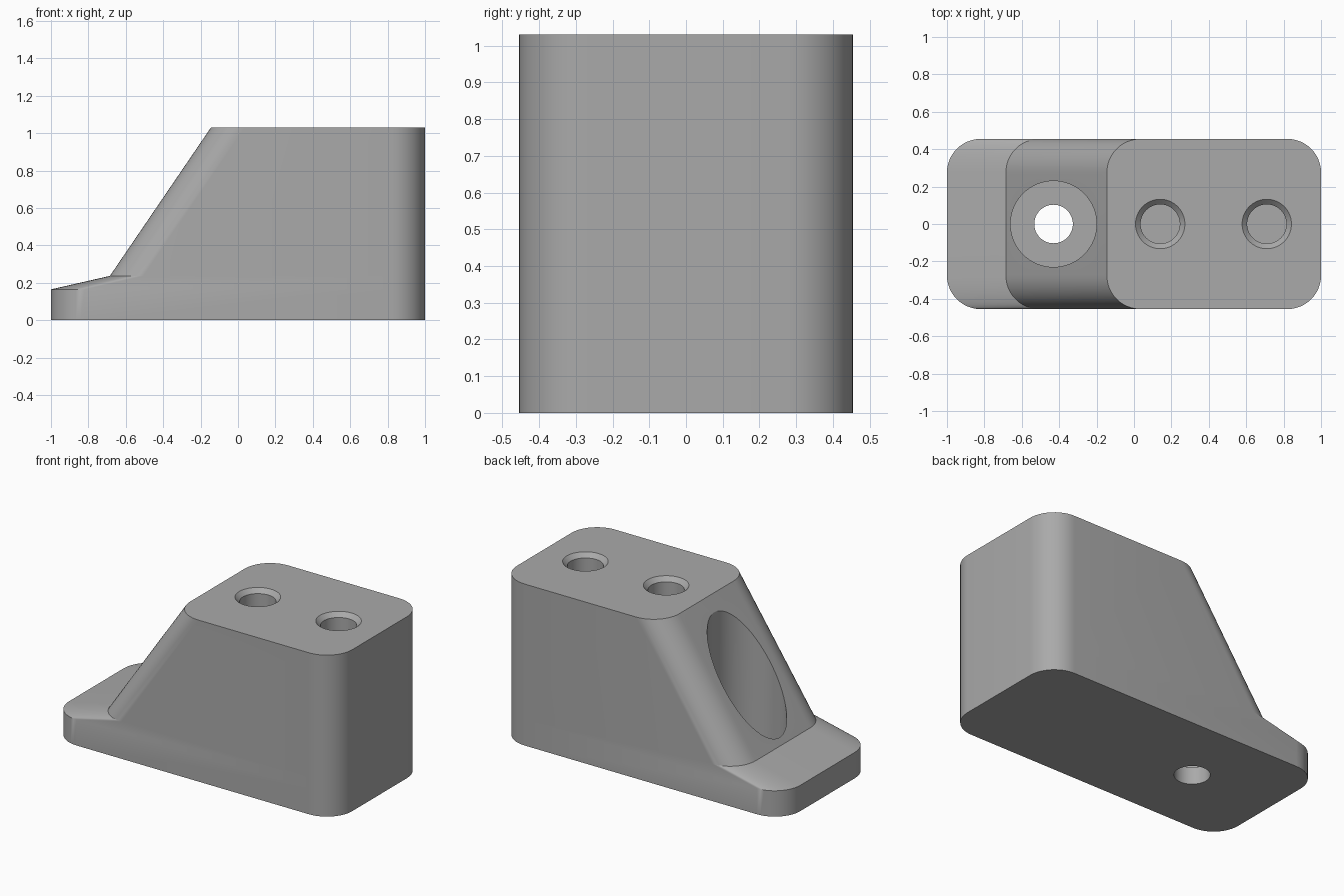
import bpy, bmesh, math

if "Cube" in bpy.data.objects:
    bpy.data.objects.remove(bpy.data.objects["Cube"])

HALF_W, RADIUS, SEG = 0.455, 0.18, 12


def stack(bm, rings):
    """Skin a list of equal-length point rings and cap both ends."""
    loops = [[bm.verts.new(p) for p in ring] for ring in rings]
    n = len(loops[0])
    for a, b in zip(loops, loops[1:]):
        for i in range(n):
            j = (i + 1) % n
            bm.faces.new((a[i], a[j], b[j], b[i]))
    bm.faces.new(loops[0][::-1])
    bm.faces.new(loops[-1])


def rounded_ring(x0, z):
    """Rounded rectangle from x0 to the fixed right end at x = 1."""
    corners = [(1 - RADIUS, HALF_W - RADIUS, 0), (x0 + RADIUS, HALF_W - RADIUS, 90),
               (x0 + RADIUS, RADIUS - HALF_W, 180), (1 - RADIUS, RADIUS - HALF_W, 270)]
    pts = []
    for cx, cy, start in corners:
        for k in range(SEG + 1):
            a = math.radians(start + 90 * k / SEG)
            pts.append((cx + RADIUS * math.cos(a), cy + RADIUS * math.sin(a), z))
    return pts


def circle(cx, r, z, n=64):
    return [(cx + r * math.cos(2 * math.pi * k / n), r * math.sin(2 * math.pi * k / n), z)
            for k in range(n)]


def make_object(name, bm):
    bmesh.ops.recalc_face_normals(bm, faces=bm.faces)
    mesh = bpy.data.meshes.new(name)
    bm.to_mesh(mesh)
    bm.free()
    obj = bpy.data.objects.new(name, mesh)
    bpy.context.collection.objects.link(obj)
    return obj


# Block: foot, sloped toe and slanted riser share one stack of outlines
bm = bmesh.new()
stack(bm, [rounded_ring(x0, z) for x0, z in
           [(-1, 0), (-1, 0.165), (-0.685, 0.237), (-0.145, 1.03)]])
block = make_object("mounting_block", bm)

# Cutters: counterbored through hole and two chamfered blind holes
bm = bmesh.new()
stack(bm, [circle(-0.43, r, z) for r, z in
           [(0.103, -0.1), (0.103, 0.11), (0.23, 0.11), (0.23, 1.2)]])
for hole_x in (0.14, 0.71):
    stack(bm, [circle(hole_x, r, z) for r, z in
               [(0.105, 0.58), (0.105, 1.003), (0.162, 1.06)]])
cutter = make_object("hole_cutter", bm)
cutter.hide_render = True

grey = bpy.data.materials.new("plain grey")
grey.diffuse_color = (0.40, 0.40, 0.40, 1)
grey.use_nodes = True
grey.node_tree.nodes["Principled BSDF"].inputs["Base Color"].default_value = grey.diffuse_color
block.data.materials.append(grey)
cutter.data.materials.append(grey)

# Cut the holes, then smooth the fillets and bores
mod = block.modifiers.new("holes", 'BOOLEAN')
mod.operation = 'DIFFERENCE'
mod.solver = 'EXACT'
mod.object = cutter
bpy.context.view_layer.objects.active = block
block.select_set(True)
bpy.ops.object.modifier_apply(modifier=mod.name)
bpy.data.objects.remove(cutter)
bpy.ops.object.shade_smooth_by_angle(angle=math.radians(30))
